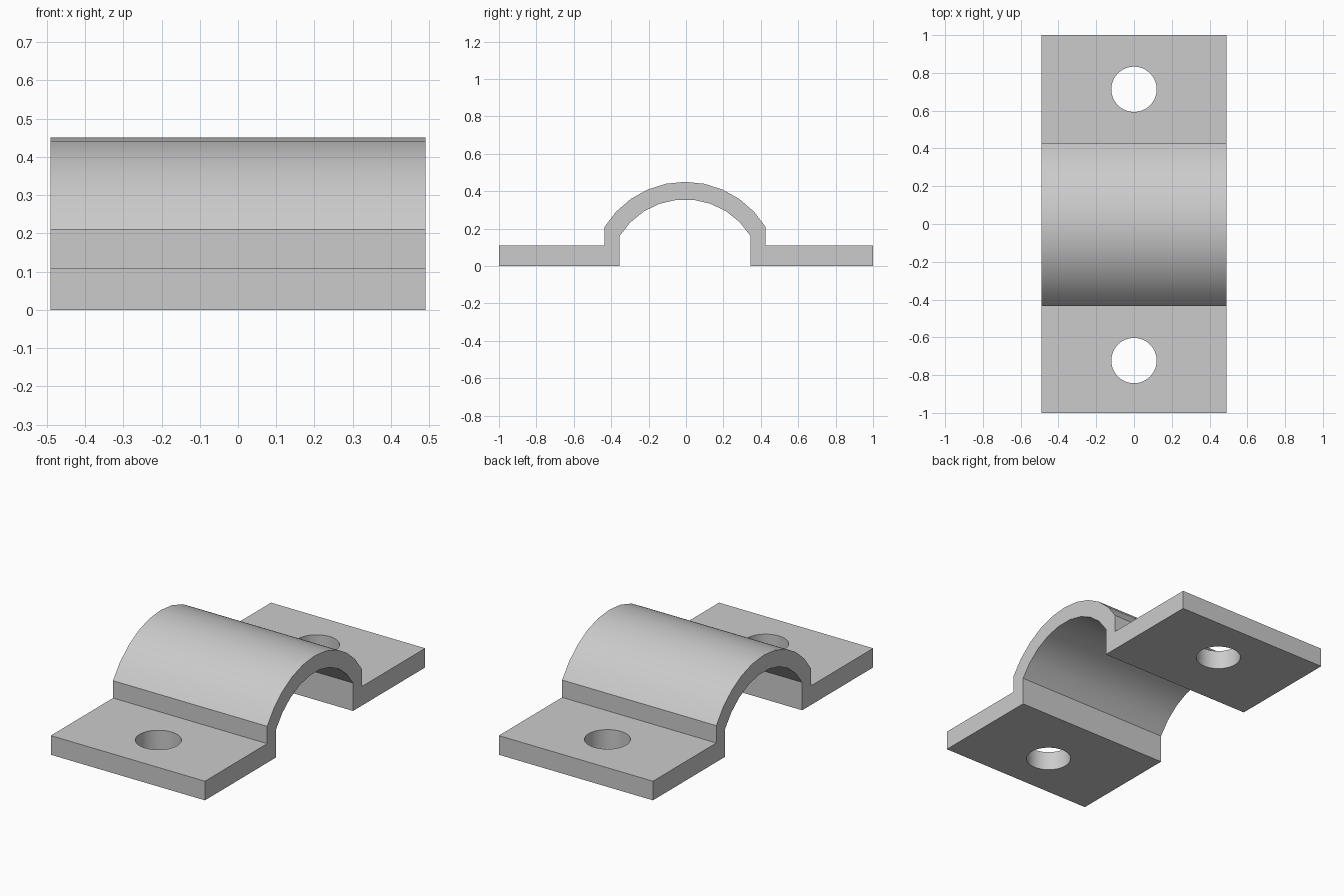
import bpy
import bmesh
from math import asin, sin, cos
from mathutils import Vector

cube = bpy.data.objects.get("Cube")
if cube:
    bpy.data.objects.remove(cube, do_unlink=True)

HALF_WIDTH = 0.49
PLATE = 0.11            # thickness of the feet
MID_Y, MID_Z = -0.005, -0.055   # centre of the arch circles

steel = bpy.data.materials.new("light_grey_metal")
steel.use_nodes = True
grey = (0.6, 0.6, 0.6, 1)
steel.diffuse_color = grey
steel.node_tree.nodes["Principled BSDF"].inputs["Base Color"].default_value = grey


def arc(radius, half_span, steps):
    """Arc points from -y to +y."""
    a = asin(half_span / radius)
    angles = [a * (2 * i / steps - 1) for i in range(steps + 1)]
    return [(MID_Y + radius * sin(t), MID_Z + radius * cos(t)) for t in angles]


# Clamp section: outer arch, right foot, inner arch, left foot
outer = arc(0.505, 0.43, 10)
inner = arc(0.411, 0.35, 9)
profile = (outer
           + [(outer[-1][0], PLATE), (1, PLATE), (1, 0), (inner[-1][0], 0)]
           + inner[::-1]
           + [(inner[0][0], 0), (-1, 0), (-1, PLATE), (outer[0][0], PLATE)])

bm = bmesh.new()
face = bm.faces.new([bm.verts.new((-HALF_WIDTH, y, z)) for y, z in profile])
ext = bmesh.ops.extrude_face_region(bm, geom=[face])
moved = [v for v in ext["geom"] if isinstance(v, bmesh.types.BMVert)]
bmesh.ops.translate(bm, verts=moved, vec=Vector((2 * HALF_WIDTH, 0, 0)))
bmesh.ops.recalc_face_normals(bm, faces=bm.faces)
mesh = bpy.data.meshes.new("saddle_clamp")
bm.to_mesh(mesh)
bm.free()
clamp = bpy.data.objects.new("saddle_clamp", mesh)
bpy.context.collection.objects.link(clamp)
mesh.materials.append(steel)

# Bolt holes through both feet
for side in (-1, 1):
    bpy.ops.mesh.primitive_cylinder_add(
        vertices=48, radius=0.12, depth=0.4,
        location=(0, MID_Y + side * 0.718, PLATE / 2))
    cutter = bpy.context.object
    cutter.name = "bolt_hole_cutter"
    cutter.data.materials.append(steel)
    cutter.hide_render = True
    bpy.ops.object.select_all(action="DESELECT")
    clamp.select_set(True)
    bpy.context.view_layer.objects.active = clamp
    mod = clamp.modifiers.new("bolt_hole", "BOOLEAN")
    mod.operation = "DIFFERENCE"
    mod.solver = "EXACT"
    mod.object = cutter
    bpy.ops.object.modifier_apply(modifier=mod.name)
    bpy.data.objects.remove(cutter, do_unlink=True)

# Smooth arch and holes, crisp bends and rims
bpy.ops.object.shade_smooth_by_angle(angle=0.5)
